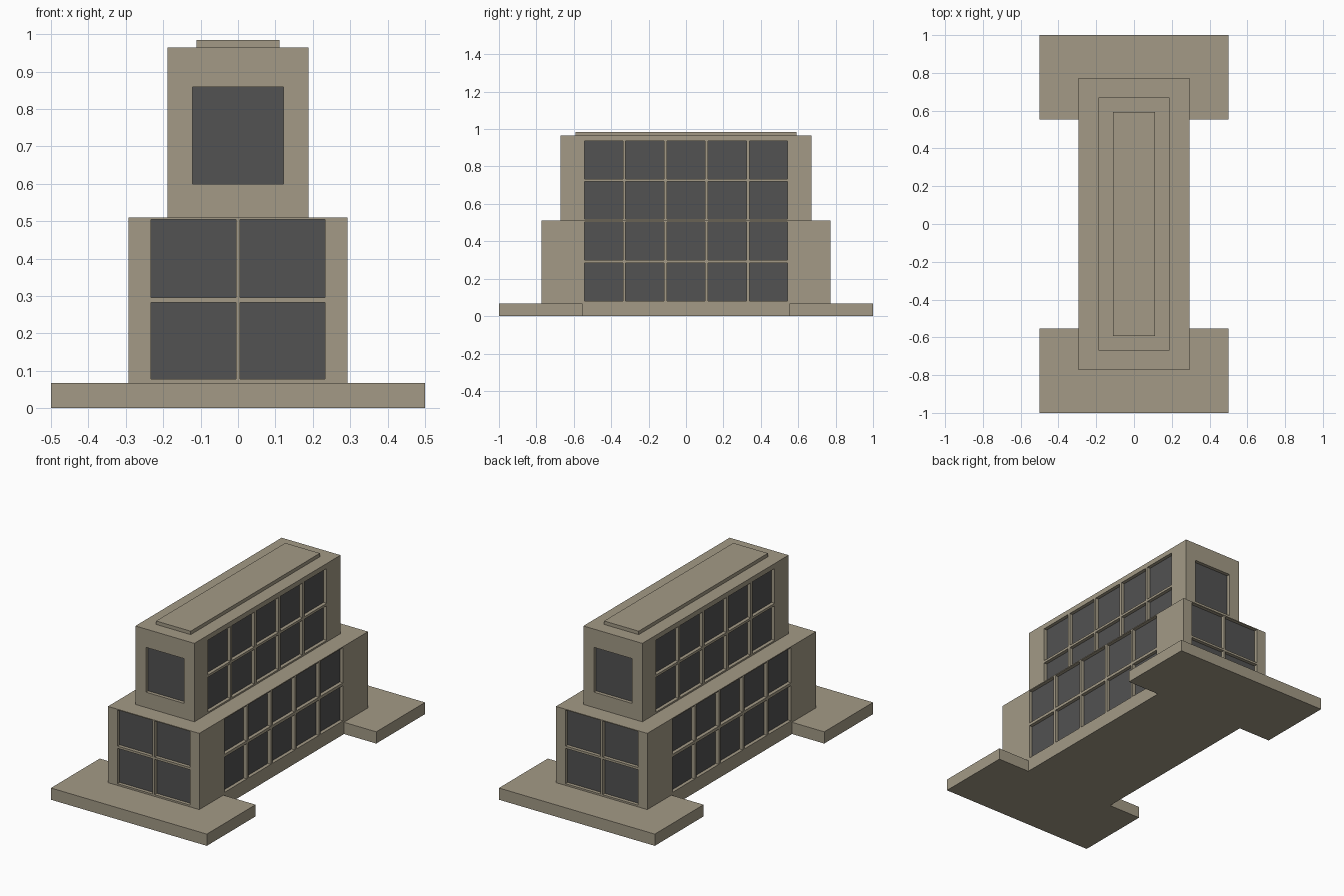
import bpy
import bmesh
from mathutils import Vector

cube = bpy.data.objects.get("Cube")
if cube:
    bpy.data.objects.remove(cube)


def make_material(name, rgb):
    mat = bpy.data.materials.new(name)
    mat.use_nodes = True
    color = (*rgb, 1)
    mat.diffuse_color = color
    mat.node_tree.nodes["Principled BSDF"].inputs["Base Color"].default_value = color
    return mat


stone = make_material("warm stone", (0.366, 0.323, 0.238))
glass = make_material("dark glass", (0.084, 0.084, 0.084))
RECESS = 0.02


def finish(bm, name):
    bmesh.ops.remove_doubles(bm, verts=bm.verts, dist=0.0001)
    mesh = bpy.data.meshes.new(name)
    bm.to_mesh(mesh)
    bm.free()
    mesh.materials.append(stone)
    mesh.materials.append(glass)
    obj = bpy.data.objects.new(name, mesh)
    bpy.context.collection.objects.link(obj)
    return obj


def spans(start, size, gap, count):
    """Evenly spaced panes as (low, high) pairs."""
    return [(start + i * (size + gap), start + i * (size + gap) + size) for i in range(count)]


def add_wall(bm, out, dist, half, z0, z1, across, rows):
    """A wall facing `out`, with sunken panes at every crossing of the spans."""
    out = Vector(out)
    side = Vector((0, 0, 1)).cross(out)

    def vert(u, z, depth=0):
        return bm.verts.new(side * u + out * (dist - depth) + Vector((0, 0, z)))

    def quad(points, mat=0):
        bm.faces.new([vert(*p) for p in points]).material_index = mat

    us = [-half] + [u for pair in across for u in pair] + [half]
    zs = [z0] + [z for pair in rows for z in pair] + [z1]
    for i, (a, b) in enumerate(zip(us, us[1:])):
        for j, (c, d) in enumerate(zip(zs, zs[1:])):
            ring = [(a, c), (b, c), (b, d), (a, d)]
            if i % 2 and j % 2:
                quad([(u, z, RECESS) for u, z in ring], 1)
                for p, q in zip(ring, ring[1:] + ring[:1]):
                    quad([p, q, (*q, RECESS), (*p, RECESS)])
            else:
                quad(ring)


def add_tier(name, hx, hy, z0, z1, end_across, end_rows, side_rows):
    """A block with glazed walls on all four sides."""
    bm = bmesh.new()
    side_across = spans(-0.543, 0.205, 0.0153, 5)
    for s in (-1, 1):
        add_wall(bm, (0, s, 0), hy, hx, z0, z1, end_across, end_rows)
        add_wall(bm, (s, 0, 0), hx, hy, z0, z1, side_across, side_rows)
    # Roof and floor caps
    corners = [(-hx, -hy), (hx, -hy), (hx, hy), (-hx, hy)]
    bm.faces.new([bm.verts.new((x, y, z1)) for x, y in corners])
    bm.faces.new([bm.verts.new((x, y, z0)) for x, y in reversed(corners)])
    return finish(bm, name)


def add_slab(name, outline, z0, z1):
    bm = bmesh.new()
    face = bm.faces.new([bm.verts.new((x, y, z0)) for x, y in outline])
    top = bmesh.ops.extrude_face_region(bm, geom=[face], use_keep_orig=True)["geom"]
    for v in top:
        if isinstance(v, bmesh.types.BMVert):
            v.co.z = z1
    bmesh.ops.recalc_face_normals(bm, faces=bm.faces)
    return finish(bm, name)


# I-shaped plinth: wide terraces at both ends
WAIST, WIDE, INNER, END, BASE_TOP = 0.293, 0.5, 0.553, 1.0, 0.068
quarter = [(WAIST, INNER), (WIDE, INNER), (WIDE, END)]
outline = (quarter
           + [(-x, y) for x, y in reversed(quarter)]
           + [(-x, -y) for x, y in quarter]
           + [(x, -y) for x, y in reversed(quarter)])
add_slab("plinth", outline, 0, BASE_TOP)

# Lower and upper storeys
add_tier("lower_storey", WAIST, 0.773, BASE_TOP, 0.51,
         spans(-0.232, 0.226, 0.012, 2),
         [(0.078, 0.283), (0.296, 0.505)],
         [(0.08, 0.284), (0.301, 0.504)])
add_tier("upper_storey", 0.189, 0.67, 0.51, 0.965,
         [(-0.122, 0.122)], [(0.599, 0.859)],
         [(0.519, 0.72), (0.734, 0.936)])

# Raised roof panel
RX, RY = 0.111, 0.592
add_slab("roof_panel", [(-RX, -RY), (RX, -RY), (RX, RY), (-RX, RY)], 0.965, 0.985)
